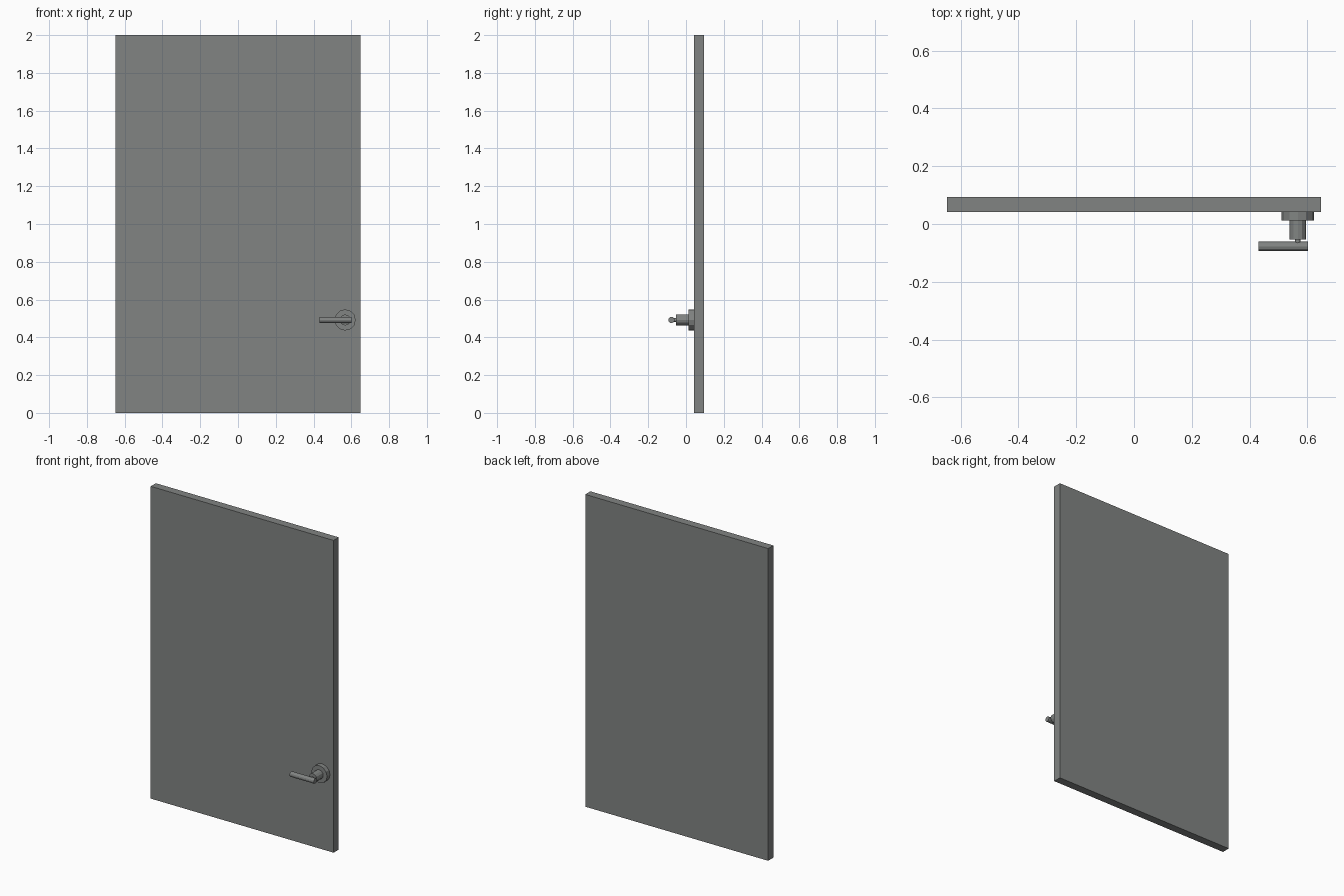
import bpy
import math

if "Cube" in bpy.data.objects:
    bpy.data.objects.remove(bpy.data.objects["Cube"])

grey = bpy.data.materials.new("door grey")
grey.diffuse_color = (0.22, 0.23, 0.225, 1)
grey.use_nodes = True
grey.node_tree.nodes["Principled BSDF"].inputs["Base Color"].default_value = grey.diffuse_color

HX, HZ = 0.567, 0.492  # handle axis


def finish(name):
    ob = bpy.context.object
    ob.name = name
    ob.data.materials.append(grey)
    return ob


def rod(name, radius, start, end, axis, sides=12):
    """Flat-sided cylinder between two points along the x or y axis."""
    mid = [(a + b) / 2 for a, b in zip(start, end)]
    rot = (math.pi / 2, 0, 0) if axis == "y" else (0, math.pi / 2, 0)
    bpy.ops.mesh.primitive_cylinder_add(
        vertices=sides, radius=radius, depth=math.dist(start, end),
        location=mid, rotation=rot)
    return finish(name)


# door slab
bpy.ops.mesh.primitive_cube_add(size=1, location=(0, 0.068, 1))
bpy.context.object.scale = (1.296, 0.052, 2)
finish("door_panel")

# handle: rosette, neck, pin and lever
rod("handle_rosette", 0.056, (HX, 0.012, HZ), (HX, 0.042, HZ), "y")
rod("handle_neck", 0.029, (HX, -0.053, HZ), (HX, 0.012, HZ), "y")
rod("handle_pin", 0.01, (HX, -0.068, HZ), (HX, -0.053, HZ), "y")
rod("handle_lever", 0.0165, (0.431, -0.0775, HZ), (0.602, -0.0775, HZ), "x")
